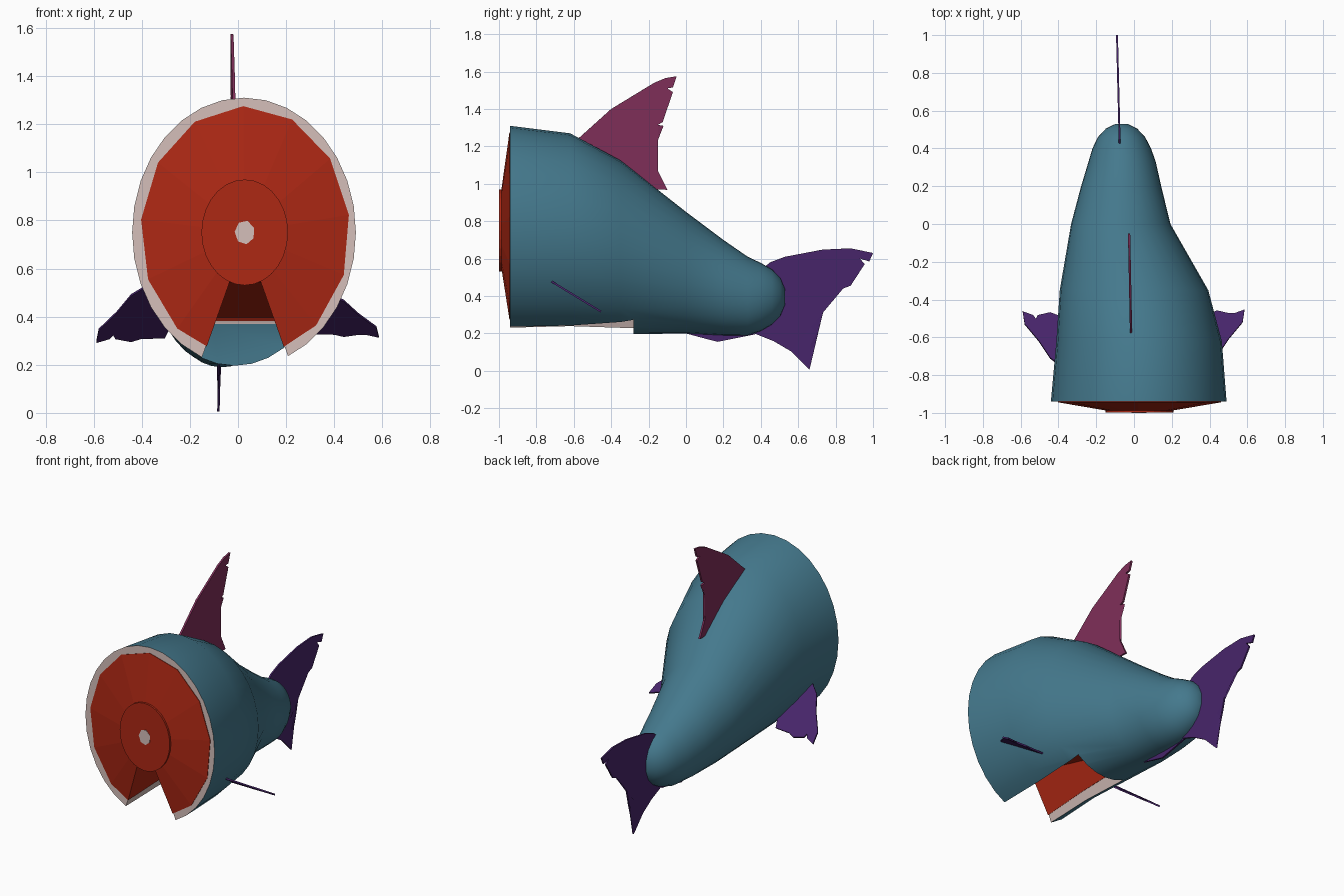
import bpy, bmesh, math
from mathutils import Vector

if "Cube" in bpy.data.objects:
    bpy.data.objects.remove(bpy.data.objects["Cube"])


def material(name, rgb):
    m = bpy.data.materials.new(name)
    m.diffuse_color = (*rgb, 1)
    m.use_nodes = True
    m.node_tree.nodes["Principled BSDF"].inputs["Base Color"].default_value = m.diffuse_color
    return m


TEAL = material("teal skin", (0.058, 0.19, 0.265))
WHITE = material("pale fat and bone", (0.66, 0.52, 0.49))
RED = material("red flesh", (0.42, 0.021, 0.007))
MAGENTA = material("magenta fin", (0.21, 0.028, 0.10))
PURPLE = material("purple fin", (0.063, 0.018, 0.145))


def make(name, bm, mats):
    me = bpy.data.meshes.new(name)
    bm.to_mesh(me)
    bm.free()
    ob = bpy.data.objects.new(name, me)
    bpy.context.collection.objects.link(ob)
    for m in mats:
        me.materials.append(m)
    return ob


def loft(name, rings, mats, start_mat=0, side_mat=0, end_mat=0):
    """Skin a list of point rings and cap both ends."""
    bm = bmesh.new()
    vs = [[bm.verts.new(p) for p in r] for r in rings]
    n = len(vs[0])
    for a, b in zip(vs, vs[1:]):
        for i in range(n):
            j = (i + 1) % n
            bm.faces.new((a[i], a[j], b[j], b[i])).material_index = side_mat
    bm.faces.new(vs[0]).material_index = start_mat
    bm.faces.new(vs[-1]).material_index = end_mat
    bmesh.ops.recalc_face_normals(bm, faces=bm.faces)
    return make(name, bm, mats)


def ellipse(y, cx, cz, rx, rz, n, phase=0.0):
    return [(cx + rx * math.cos(2 * math.pi * i / n + phase), y,
             cz + rz * math.sin(2 * math.pi * i / n + phase)) for i in range(n)]


def select_only(ob):
    bpy.ops.object.select_all(action='DESELECT')
    ob.select_set(True)
    bpy.context.view_layer.objects.active = ob


def cut(ob, cutter):
    md = ob.modifiers.new("notch", 'BOOLEAN')
    md.operation = 'DIFFERENCE'
    md.solver = 'EXACT'
    md.object = cutter
    select_only(ob)
    bpy.ops.object.modifier_apply(modifier=md.name)
    bpy.data.objects.remove(cutter)


def notch(mats, shrink, side, end):
    """Belly wedge with a roof that slopes down towards the tail."""
    rings = []
    for y, top in ((-1.1, 0.57), (-0.94, 0.54), (-0.30, 0.40), (-0.28, 0.37)):
        top -= shrink

        def xs(z):
            d = 0.355 * (0.54 - z) - shrink
            return -0.04 - d, 0.10 + d
        (tl, tr), (bl, br) = xs(top), xs(0.0)
        rings.append([(tl, y, top), (tr, y, top), (br, y, 0.0), (bl, y, 0.0)])
    ob = loft("notch_cutter", rings, mats, side, side, end)
    ob.hide_render = True
    return ob


# Body: tapering skin, pale on the cut end
sections = [(-0.94, 0.025, 0.75, 0.465, 0.56), (-0.62, 0.027, 0.732, 0.438, 0.538),
            (-0.35, 0.0, 0.66, 0.393, 0.465), (0.0, -0.07, 0.525, 0.263, 0.325),
            (0.2, -0.068, 0.445, 0.212, 0.255), (0.33, -0.063, 0.40, 0.178, 0.21),
            (0.40, -0.065, 0.395, 0.155, 0.182), (0.46, -0.066, 0.395, 0.125, 0.147),
            (0.505, -0.066, 0.395, 0.083, 0.10), (0.53, -0.066, 0.395, 0.032, 0.04)]
body = loft("body", [ellipse(*s, 32) for s in sections], [TEAL, WHITE], start_mat=1)
cut(body, notch([TEAL, WHITE], 0.0, 1, 0))
for f in body.data.polygons:
    f.use_smooth = True
select_only(body)
bpy.ops.object.shade_smooth_by_angle(angle=math.radians(35))

# Flesh core: coarse polygon, bulging out of the cut end
ph = math.radians(8)
core = loft("flesh_core", [ellipse(-0.987, 0.028, 0.75, 0.18, 0.22, 13, ph),
                           ellipse(-0.944, 0.03, 0.75, 0.435, 0.525, 13, ph),
                           ellipse(-0.62, 0.03, 0.735, 0.40, 0.495, 13, ph),
                           ellipse(-0.29, 0.0, 0.64, 0.34, 0.38, 13, ph)], [RED])
cut(core, notch([RED], 0.004, 0, 0))

# Round muscle disc and bone in the middle of the cut
loft("muscle_disc", [ellipse(-0.999, 0.028, 0.75, 0.18, 0.22, 28),
                     ellipse(-0.96, 0.028, 0.75, 0.18, 0.22, 28)], [RED])
loft("bone", [ellipse(-1.001, 0.028, 0.75, 0.042, 0.05, 7, 0.4),
              ellipse(-0.99, 0.028, 0.75, 0.042, 0.05, 7, 0.4)], [WHITE])


def fin(name, pts, place, mat, thick=0.01):
    """Thin plate from a ragged outline."""
    bm = bmesh.new()
    bm.faces.new([bm.verts.new(place(*p)) for p in pts])
    bmesh.ops.triangulate(bm, faces=bm.faces[:])
    ob = make(name, bm, [mat])
    md = ob.modifiers.new("thickness", 'SOLIDIFY')
    md.thickness = thick
    md.offset = 0
    return ob


# Dorsal fin (y, z)
fin("dorsal_fin", [(-0.60, 1.22), (-0.40, 1.40), (-0.17, 1.54), (-0.11, 1.565), (-0.05, 1.575),
                   (-0.07, 1.515), (-0.10, 1.51), (-0.07, 1.49), (-0.125, 1.33), (-0.15, 1.315),
                   (-0.12, 1.31), (-0.175, 1.17), (-0.17, 1.12), (-0.15, 1.07), (-0.10, 0.968),
                   (-0.25, 0.97), (-0.45, 1.10)],
    lambda y, z: (-0.02 - 0.02 * (y + 0.35), y, z), MAGENTA, 0.012)

# Tail fin (y, z)
fin("tail_fin", [(0.40, 0.54), (0.45, 0.58), (0.53, 0.61), (0.73, 0.648), (0.88, 0.655),
                 (1.0, 0.63), (0.98, 0.585), (0.93, 0.60), (0.955, 0.57), (0.88, 0.455),
                 (0.84, 0.44), (0.78, 0.405), (0.71, 0.40), (0.75, 0.385), (0.715, 0.28),
                 (0.71, 0.22), (0.665, 0.14), (0.66, 0.005), (0.56, 0.105), (0.47, 0.158),
                 (0.34, 0.21), (0.36, 0.4)],
    lambda y, z: (-0.065 - 0.025 * y, y, z), PURPLE)

# Anal fin (y, z)
fin("anal_fin", [(-0.06, 0.23), (0.0, 0.20), (0.08, 0.178), (0.17, 0.155), (0.27, 0.175),
                 (0.37, 0.195), (0.30, 0.27)], lambda y, z: (-0.08, y, z), PURPLE)

# Pectoral fins (distance out, y) on planes sloping down towards the back
pectoral = [(0.36, -0.76), (0.44, -0.70), (0.50, -0.61), (0.575, -0.52), (0.585, -0.455),
            (0.53, -0.475), (0.515, -0.495), (0.505, -0.475), (0.44, -0.46), (0.40, -0.475),
            (0.30, -0.48), (0.25, -0.6)]
fin("right_pectoral_fin", pectoral,
    lambda x, y: (x, y, 0.46 - 0.61 * (y + 0.69)), PURPLE)
fin("left_pectoral_fin", pectoral,
    lambda x, y: (-x - 0.004, y - 0.01, 0.49 - 0.8 * (y + 0.70)), PURPLE)
